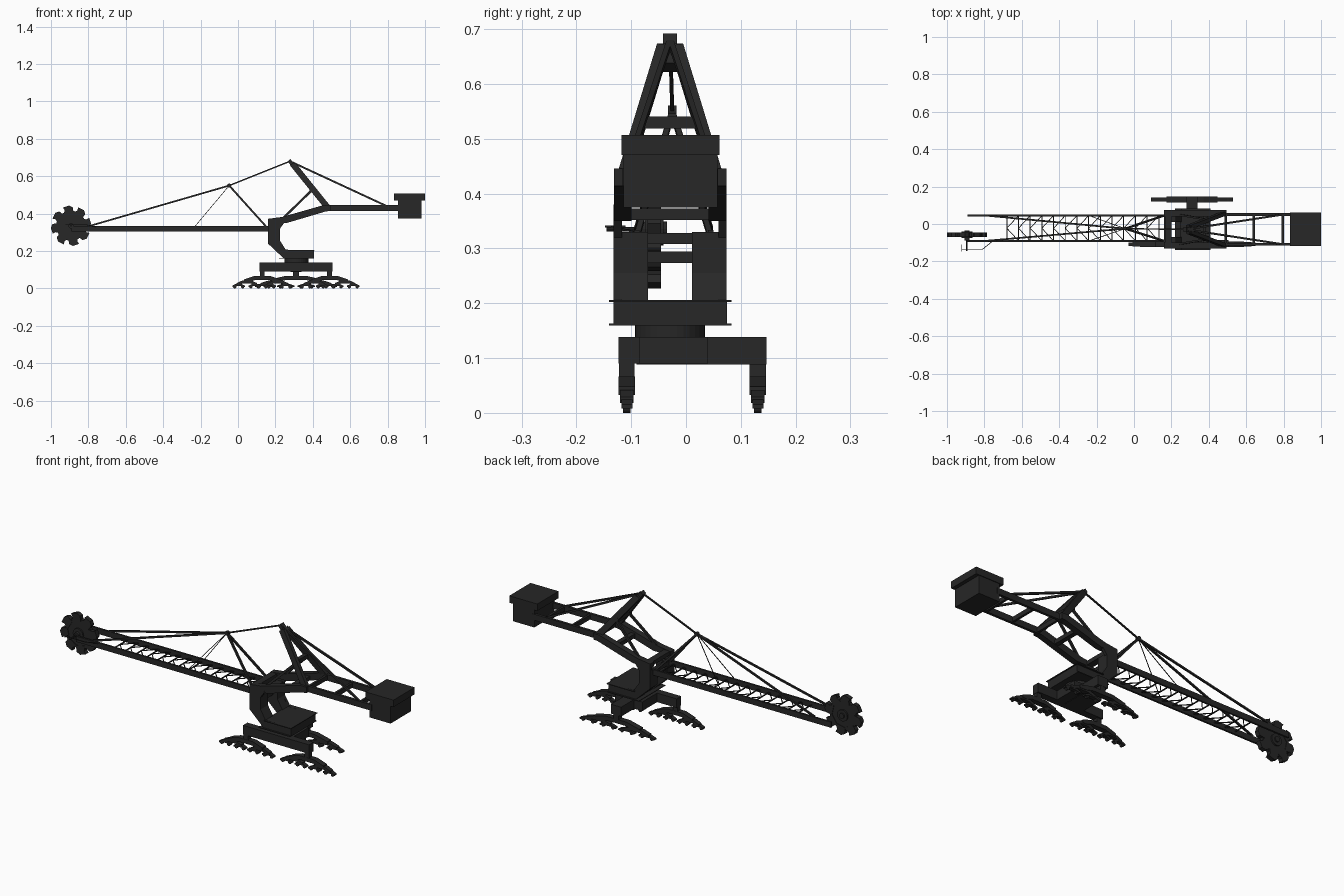
import bpy, bmesh, math
from mathutils import Vector, Matrix

if "Cube" in bpy.data.objects:
    bpy.data.objects.remove(bpy.data.objects["Cube"])

mat = bpy.data.materials.new("dark_steel")
mat.diffuse_color = (0.02, 0.02, 0.02, 1)
mat.use_nodes = True
mat.node_tree.nodes["Principled BSDF"].inputs["Base Color"].default_value = mat.diffuse_color
YC = -0.029                      # centre line of the slewing structure


def finish(name, bm):
    bmesh.ops.recalc_face_normals(bm, faces=bm.faces)
    me = bpy.data.meshes.new(name)
    bm.to_mesh(me)
    bm.free()
    me.materials.append(mat)
    ob = bpy.data.objects.new(name, me)
    bpy.context.collection.objects.link(ob)
    return ob


def add_box(bm, x0, x1, y0, y1, z0, z1):
    m = Matrix.Translation(((x0 + x1) / 2, (y0 + y1) / 2, (z0 + z1) / 2)) @ Matrix.Diagonal((x1 - x0, y1 - y0, z1 - z0, 1))
    bmesh.ops.create_cube(bm, size=1, matrix=m)


def add_beam(bm, p, q, w, h=None):
    p, q = Vector(p), Vector(q)
    d = q - p
    z = d.normalized()
    ref = Vector((0, 1, 0)) if abs(z.y) < 0.9 else Vector((1, 0, 0))
    a = ref.cross(z).normalized()
    b = z.cross(a)
    r = Matrix((a, b, z)).transposed().to_4x4()
    m = Matrix.Translation((p + q) / 2) @ r @ Matrix.Diagonal((h or w, w, d.length, 1))
    bmesh.ops.create_cube(bm, size=1, matrix=m)


def add_prism(bm, pts, y0, y1):
    f = bm.faces.new([bm.verts.new((x, y0, z)) for x, z in pts])
    g = bmesh.ops.extrude_face_region(bm, geom=[f])
    bmesh.ops.translate(bm, vec=(0, y1 - y0, 0), verts=[v for v in g["geom"] if isinstance(v, bmesh.types.BMVert)])


def add_cyl(bm, c, r, depth, axis="Y", seg=24):
    rot = Matrix.Rotation(math.pi / 2, 4, "X") if axis == "Y" else Matrix()
    bmesh.ops.create_cone(bm, cap_ends=True, segments=seg, radius1=r, radius2=r, depth=depth,
                          matrix=Matrix.Translation(c) @ rot)


def boxes(name, *dims):
    bm = bmesh.new()
    for d in dims:
        add_box(bm, *d)
    return finish(name, bm)


def beams(name, *specs):
    bm = bmesh.new()
    for s in specs:
        add_beam(bm, *s)
    return finish(name, bm)


# Bogies: balance beams, sub-balances and wheels under one leg
def bogie_set(name, cx, cy, half):
    bm = bmesh.new()

    def rocker(x, s, z0, z1, w):
        t = z1 - z0
        add_prism(bm, [(x - s, z0), (x - s * .75, z0), (x - s * .4, z0 + t * .35), (x + s * .4, z0 + t * .35),
                       (x + s * .75, z0), (x + s, z0), (x + s, z0 + t * .45), (x + s * .45, z1),
                       (x - s * .45, z1), (x - s, z0 + t * .45)], cy - w / 2, cy + w / 2)
    rocker(cx, half * .62, .033, .066, .03)
    for s in (-1, 1):
        x = cx + s * half * .52
        rocker(x, half * .34, .018, .042, .024)
        for t in (-1, 1):
            xb = x + t * half * .27
            rocker(xb, half * .21, .008, .024, .02)
            for u in (-1, 1):
                add_cyl(bm, (xb + u * half * .13, cy, .009), .009, .014, seg=12)
    finish(name, bm)


FY, BY = -0.108, 0.131
bogie_set("front_bogie_left", .13, FY, .16)
bogie_set("front_bogie_right", .49, FY, .16)
bogie_set("back_bogie", .31, BY, .22)

# Three-legged portal
boxes("portal_frame",
      (.115, .505, -.123, -.085, .09, .138), (.28, .34, -.09, .147, .088, .138),
      (.23, .39, -.1, .04, .09, .138),
      (.117, .143, -.122, -.094, .05, .1), (.477, .503, -.122, -.094, .05, .1),
      (.295, .325, .116, .146, .05, .1))
bm = bmesh.new()
add_cyl(bm, (.312, YC, .15), .064, .03, "Z", 32)
finish("slewing_ring", bm)

# Slewing platform with thin walkway edges
boxes("slewing_platform", (.245, .405, -.132, .075, .162, .203),
      (.22, .405, -.14, .083, .159, .163), (.25, .41, -.14, .083, .202, .206))

# C-shaped side frames
c_outer = [(.16, .37), (.23, .38), (.25, .355), (.225, .32), (.225, .255), (.255, .207),
           (.40, .205), (.40, .16), (.245, .16), (.16, .24)]
column = [(.16, .33), (.225, .33), (.225, .255), (.255, .205), (.27, .16), (.245, .16), (.16, .24)]
arm = [(.16, .35), (.16, .372), (.235, .382), (.46, .446), (.495, .446), (.495, .414), (.47, .412),
       (.285, .357), (.26, .35)]
for side, sgn in (("front", -1), ("back", 1)):
    bm = bmesh.new()
    for prof, a, b in ((c_outer, .088, .103), (column, .04, .1025), (arm, .07, .1027)):
        add_prism(bm, prof, YC + sgn * a, YC + sgn * b)
    finish(side + "_side_frame", bm)
boxes("side_frame_ties", (.165, .2, -.1, .045, .352, .373), (.165, .2, -.07, .012, .273, .294),
      (.37, .395, -.1, .045, .39, .412))

# Counterweight boom and block
CB = (YC - .08, YC + .08)
boxes("counterweight_boom", *[(.47, .87, y - .007, y + .007, .414, .446) for y in CB],
      *[(x - .006, x + .006, CB[0], CB[1], .418, .442) for x in (.49, .64, .795)])
boxes("counterweight", (.855, .98, -.114, .057, .375, .475), (.835, 1.0, -.118, .061, .47, .507))

# Mast with head, cross tie and braces
TOP = (.278, YC, .68)
bm = bmesh.new()
for s in (-1, 1):
    add_beam(bm, (.295, YC + s * .014, .662), (.482, YC + s * .085, .43), .02, .032)
    add_beam(bm, (.395, YC + s * .052, .525), (.23, YC + s * .08, .365), .01, .012)
add_beam(bm, (.392, YC - .06, .53), (.392, YC + .06, .53), .022)
add_beam(bm, (.272, YC, .685), (.315, YC, .635), .026, .02)
add_beam(bm, (.288, YC, .665), (.318, YC, .63), .046, .026)
finish("mast", bm)

# Digging boom: two deep chords with K lattice
LY, RY = -.09, .045
MY = (LY + RY) / 2
boxes("boom_chords", *[(-.89, .19, y - .005, y + .005, .304, .334) for y in (LY, RY)])
bm = bmesh.new()
N, X0, STEP = 13, -.68, .0625
for i in range(N + 1):
    x = X0 + i * STEP
    add_beam(bm, (x, LY, .318), (x, RY, .318), .005)
    if i < N:
        for y in (LY, RY):
            add_beam(bm, (x + STEP, y, .318), (x, MY, .318), .004)
add_beam(bm, (.17, LY, .318), (.17, RY, .318), .02)
finish("boom_lattice", bm)

# Boom A-frame, stays and ties
PK = (-.047, YC + .004, .55)
bm = bmesh.new()
for y in (LY, RY):
    add_beam(bm, PK, (.16, y, .32), .01)
    add_beam(bm, PK, (-.79, y, .335), .009)
    add_beam(bm, PK, (-.24, y, .32), .003)
add_beam(bm, PK, TOP, .007)
add_cyl(bm, PK, .011, .016, seg=12)
finish("boom_stays", bm)
beams("counterweight_stays", *[(TOP, (.80, y, .438), .01) for y in CB])

# Bucket wheel: disc with eight angled buckets
WC = Vector((-.893, -.058, .335))
bm = bmesh.new()
add_cyl(bm, WC, .08, .018, seg=32)
add_cyl(bm, WC, .03, .034, seg=20)
for i in range(8):
    a = math.radians(i * 45 + 12)
    prof = [(.06, -.028), (.094, -.03), (.108, -.012), (.104, .022), (.088, .016), (.06, .028)]
    pts = [(WC.x + r * math.cos(a) - t * math.sin(a), WC.z + r * math.sin(a) + t * math.cos(a)) for r, t in prof]
    add_prism(bm, pts, WC.y - .012, WC.y + .012)
finish("bucket_wheel", bm)

# Wheel drive shaft and thin side bracket
bm = bmesh.new()
add_cyl(bm, (WC.x, -.062, WC.z), .014, .055, seg=16)
add_cyl(bm, (WC.x, -.09, WC.z), .004, .11, seg=8)
add_beam(bm, (-.92, -.11, .34), (-.92, -.148, .34), .003)
add_beam(bm, (-.92, -.135, .34), (-.81, -.135, .34), .003)
add_beam(bm, (-.81, -.135, .34), (-.76, -.095, .33), .003)
finish("wheel_drive", bm)
